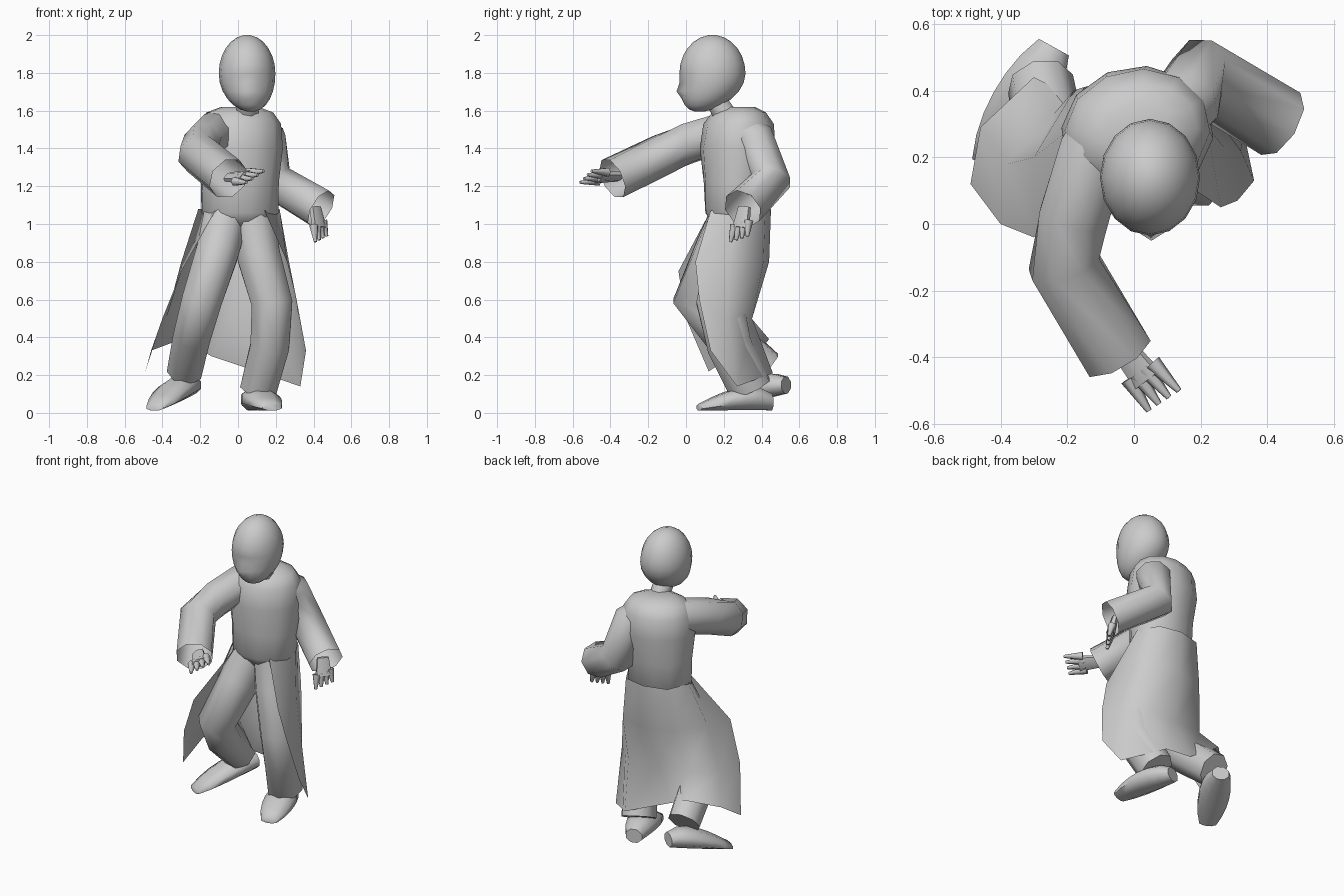
import bpy
import bmesh
import math
from mathutils import Vector, Matrix

default_cube = bpy.data.objects.get("Cube")
if default_cube:
    bpy.data.objects.remove(default_cube, do_unlink=True)

shade = (.6, .6, .6, 1)
grey = bpy.data.materials.new("plain_grey")
grey.use_nodes = True
grey.diffuse_color = shade
grey.node_tree.nodes["Principled BSDF"].inputs["Base Color"].default_value = shade

UP = Vector((0, 0, 1))
BACK = Vector((0, 1, 0))


def loft(name, rings, closed=True, open_end=False):
    """Bridge a list of equal-length point rings into one mesh object."""
    bm = bmesh.new()
    rows = [[bm.verts.new(point) for point in ring] for ring in rings]
    count = len(rows[0])
    for low, high in zip(rows, rows[1:]):
        for i in range(count if closed else count - 1):
            j = (i + 1) % count
            bm.faces.new((low[i], low[j], high[j], high[i]))
    if closed:
        bm.faces.new(rows[0][::-1])
        if not open_end:
            bm.faces.new(rows[-1])
    bmesh.ops.recalc_face_normals(bm, faces=bm.faces)
    mesh = bpy.data.meshes.new(name)
    bm.to_mesh(mesh)
    bm.free()
    mesh.materials.append(grey)
    obj = bpy.data.objects.new(name, mesh)
    bpy.context.collection.objects.link(obj)
    bpy.ops.object.select_all(action="DESELECT")
    obj.select_set(True)
    bpy.context.view_layer.objects.active = obj
    bpy.ops.object.shade_smooth_by_angle(angle=math.radians(65))


def ellipse(centre, across, up, sides):
    """Points of an ellipse given by its centre and two half-axis vectors."""
    angles = [math.tau * (k + .5) / sides for k in range(sides)]
    return [centre + across * math.cos(a) + up * math.sin(a) for a in angles]


def tube(name, path, start_radius, end_radius, ref=UP, flat=1, sides=8, open_end=False):
    """Sweep a tapering section along a path; flat scales it towards ref."""
    points = [Vector(point) for point in path]
    last = len(points) - 1
    rings = []
    for i, point in enumerate(points):
        axis = (points[min(i + 1, last)] - points[max(i - 1, 0)]).normalized()
        across = axis.cross(Vector(ref)).normalized()
        up = across.cross(axis)
        radius = start_radius + (end_radius - start_radius) * i / last
        rings.append(ellipse(point, across * radius, up * radius * flat, sides))
    loft(name, rings, open_end=open_end)


# Coat body: upright ellipses (height, half width, half depth), twisting towards the chest
body_rings = []
for height, width, depth in ((.98, .14, .11), (1.06, .21, .165), (1.22, .21, .175),
                             (1.4, .23, .2), (1.53, .22, .185), (1.59, .18, .14),
                             (1.62, .1, .08)):
    turn = Matrix.Rotation((height - 1) * .4, 3, "Z")
    centre = Vector((.01, .28 - .02 * math.sin(height * 2), height))
    body_rings.append(ellipse(centre, turn @ Vector((width, 0, 0)),
                              turn @ Vector((0, depth, 0)), sides=12))
loft("coat_body", body_rings)

# Coat skirt: open sheet whose folds hang from waist to hem, right front round to left front
right_front = (-.12, .13, 1.07), (-.3, -.04, .75), (-.4, 0, .5), (-.49, .12, .22)
right_side = (-.21, .27, 1.08), (-.3, .2, .8), (-.38, .18, .5), (-.46, .29, .33)
right_back = (-.15, .41, 1.08), (-.18, .4, .8), (-.24, .33, .52), (-.3, .44, .39)
middle_back = (0, .45, 1.08), (0, .44, .8), (-.04, .34, .52), (-.14, .36, .3)
left_back = (.15, .42, 1.08), (.18, .41, .8), (.18, .35, .5), (.13, .46, .21)
left_side = (.22, .29, 1.08), (.27, .23, .8), (.32, .22, .5), (.33, .27, .14)
left_front = (.14, .13, 1.07), (.26, .05, .8), (.31, .07, .6), (.36, .13, .33)
loft("coat_skirt", list(zip(right_front, right_side, right_back, middle_back,
                            left_back, left_side, left_front)), closed=False)

# Sleeves with open cuffs
tube("right_sleeve", [(-.05, .33, 1.48), (-.12, .22, 1.49), (-.18, .02, 1.43),
                      (-.21, -.12, 1.37), (-.05, -.39, 1.24)], .11, .115, open_end=True)
tube("left_sleeve", [(.08, .3, 1.49), (.15, .36, 1.45), (.19, .45, 1.23),
                     (.44, .3, 1.08)], .11, .11, ref=(.6, .7, .4), open_end=True)

# Trouser legs, a little deeper than wide
tube("left_leg", [(.07, .28, 1.06), (.11, .24, .83), (.18, .18, .58), (.17, .23, .36),
                  (.11, .34, .13)], .13, .105, ref=BACK, flat=1.15)
tube("right_leg", [(-.06, .27, 1.06), (-.11, .17, .85), (-.19, .05, .6), (-.24, .2, .42),
                   (-.28, .42, .23)], .13, .1, ref=BACK, flat=1.1)


# Shoes: sections that swell at the ball and get lower from heel to toe
def shoe(name, heel, toe, steps=6):
    heel, toe = Vector(heel), Vector(toe)
    across = (toe - heel).cross(UP).normalized()
    rings = []
    for i in range(steps + 1):
        t = i / steps
        swell = math.sqrt(math.sin(math.pi * (.1 + .8 * t)))
        half_height = (.085 - .05 * t) * swell
        rings.append(ellipse(heel.lerp(toe, t) + UP * half_height,
                             across * swell * .1, UP * half_height, sides=8))
    loft(name, rings)


shoe("left_shoe", heel=(.07, .45, .01), toe=(.18, .07, .01))
shoe("right_shoe", heel=(-.24, .53, .1), toe=(-.44, .17, .01))


# Hands: a flat palm, then tapered fingers fanned out along the spread vector
def hand(side, wrist, tip, spread):
    wrist, tip, spread = Vector(wrist), Vector(tip), Vector(spread)
    normal = (tip - wrist).cross(spread)
    tube(side + "_palm", [wrist, wrist.lerp(tip, .65)], .04, .055,
         ref=normal, flat=.5, sides=6)
    for i, finger in enumerate(("index", "middle", "ring", "little")):
        offset = spread * (i - 1.5)
        base = wrist.lerp(tip, .5) + offset * .8
        tube(f"{side}_{finger}_finger", [base, tip + offset], .026, .009,
             ref=normal, sides=6)


hand("right", wrist=(-.05, -.35, 1.25), tip=(.09, -.53, 1.25), spread=(.03, .02, .02))
hand("left", wrist=(.41, .31, 1.09), tip=(.44, .28, .92), spread=(.02, .03, .01))

# Neck
tube("neck", [(.05, .22, 1.56), (.05, .14, 1.68)], .065, .06, ref=BACK)

# Head: a rounded skull drawn forward to the chin, with a nose ridge and eye hollows
head_rings = []
bands, sides = 12, 16
for band in range(bands + 1):
    latitude = math.pi * (.04 + .92 * band / bands)
    rise, girth = -math.cos(latitude), math.sin(latitude)
    jaw = min(rise, 0) ** 2
    ring = []
    for k in range(sides):
        angle = math.tau * k / sides
        x = .048 + .15 * girth * math.sin(angle) + .02 * jaw
        y = .14 - .175 * girth * math.cos(angle) - .07 * jaw
        if k == 0 and band == 4:
            y -= .02
        if k in (1, sides - 1) and band == 5:
            y += .02
        ring.append((x, y, 1.797 + .204 * rise))
    head_rings.append(ring)
loft("head", head_rings)
